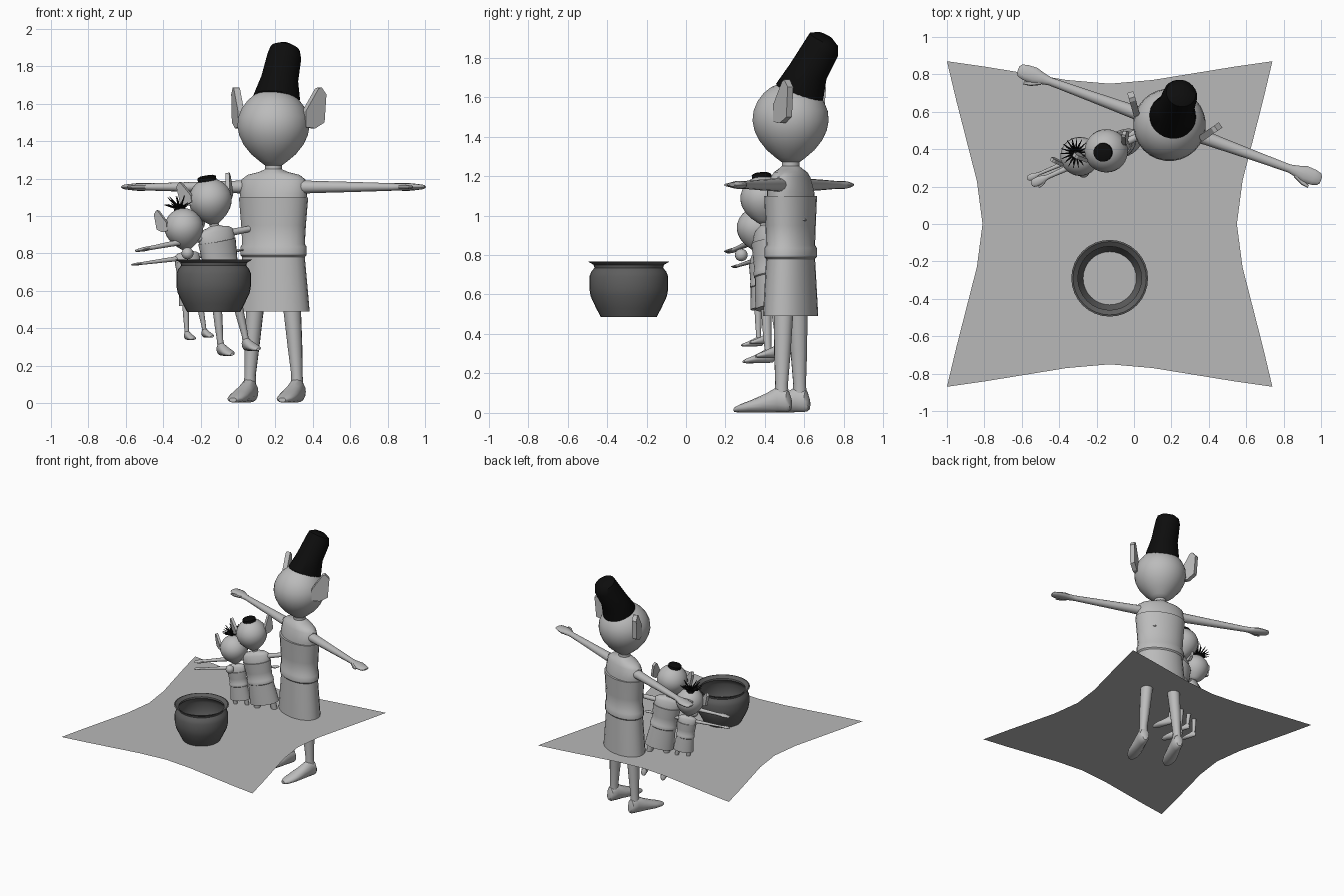
import bpy, bmesh, math
from mathutils import Matrix, Vector

if "Cube" in bpy.data.objects:
    bpy.data.objects.remove(bpy.data.objects["Cube"])


def material(name, v):
    m = bpy.data.materials.new(name)
    m.diffuse_color = (v, v, v, 1)
    m.use_nodes = True
    m.node_tree.nodes["Principled BSDF"].inputs["Base Color"].default_value = m.diffuse_color
    return m


GREY = material("light_grey", 0.5)
CLOTH = material("cloth_grey", 0.48)
IRON = material("dark_iron", 0.11)
BLACK = material("black_hair", 0.004)
ROT = Matrix.Rotation


def finish(name, bm, mat, closed=True, angle=40):
    if closed:
        bmesh.ops.recalc_face_normals(bm, faces=bm.faces)
    me = bpy.data.meshes.new(name)
    bm.to_mesh(me)
    bm.free()
    me.materials.append(mat)
    me.shade_smooth()
    me.set_sharp_from_angle(angle=math.radians(angle))
    ob = bpy.data.objects.new(name, me)
    bpy.context.collection.objects.link(ob)
    return ob


def loft(name, rings, mat, M=Matrix(), n=20, caps=True, angle=40):
    """Rings are (x, y, z, rx, ry[, backward tilt]), skinned in order."""
    bm = bmesh.new()
    loops = []
    for x, y, z, rx, ry, *t in rings:
        R = ROT(-t[0] if t else 0, 3, 'X')
        loop = []
        for i in range(n):
            a = math.tau * i / n
            p = R @ Vector((rx * math.cos(a), ry * math.sin(a), 0))
            loop.append(bm.verts.new(M @ (p + Vector((x, y, z)))))
        loops.append(loop)
    for a, b in zip(loops, loops[1:]):
        for i in range(n):
            j = (i + 1) % n
            bm.faces.new((a[i], a[j], b[j], b[i]))
    if caps:
        bm.faces.new(loops[0][::-1])
        bm.faces.new(loops[-1])
    return finish(name, bm, mat, caps, angle)


def lathe(name, profile, mat, M=Matrix(), **kw):
    return loft(name, [(0, 0, z, r, r) for z, r in profile], mat, M, **kw)


def ear(name, M, side):
    # pointed plate swept outward and back
    shape = [(0, -.005), (0, .08), (.08, .2), (.1, .208), (.13, .17), (.118, .02), (.06, -.012)]
    bm = bmesh.new()
    vs = [bm.verts.new((.165 + .6 * u, -.005 + .83 * u, z)) for u, z in shape]
    f = bm.faces.new(vs)
    out = bmesh.ops.extrude_face_region(bm, geom=[f])
    moved = [v for v in out['geom'] if isinstance(v, bmesh.types.BMVert)]
    bmesh.ops.translate(bm, verts=moved, vec=(.028, -.02, 0))
    bmesh.ops.transform(bm, matrix=M @ Matrix.Diagonal((side, 1, 1, 1)), verts=bm.verts)
    finish(name, bm, GREY, angle=30)


def figure(who, loc, turn, lean, s, k):
    """A standing figure with spread arms; k enlarges the head."""
    M = (Matrix.Translation(loc) @ ROT(math.radians(turn), 4, 'Z')
         @ ROT(math.radians(-lean), 4, 'Y') @ Matrix.Scale(s, 4))
    # tunic with belt
    tunic = [(.49, .2, .13), (.6, .19, .125), (.78, .173, .116), (.79, .183, .125),
             (.835, .183, .125), (.85, .173, .116), (.95, .179, .119), (1.1, .192, .124)]
    loft(who + "_tunic", [(0, 0, z, a, b) for z, a, b in tunic], GREY, M, n=24)
    # shoulders and neck
    top = [(1.05, .18, .11), (1.12, .187, .108), (1.195, .18, .085), (1.22, .145, .073),
           (1.235, .08, .06), (1.25, .045, .045), (1.31, .045, .045)]
    loft(who + "_shoulders", [(0, 0, z, a, b) for z, a, b in top], GREY, M, n=24)
    # limbs
    for side, tag in ((1, "_right"), (-1, "_left")):
        S = M @ Matrix.Diagonal((side, 1, 1, 1))
        A = S @ Matrix.Translation((0, 0, 1.155)) @ ROT(math.pi / 2, 4, 'Y')
        arm = [(.12, .038, .04), (.22, .033, .036), (.45, .027, .028), (.68, .02, .022),
               (.72, .02, .03), (.77, .021, .045), (.82, .016, .042), (.85, .012, .034),
               (.862, .005, .018)]
        loft(who + tag + "_arm", [(0, 0, d, a, b) for d, a, b in arm], GREY, A, n=12)
        thumb = [(0, -.02, .72, .012, .015), (0, -.045, .77, .012, .014), (0, -.056, .81, .006, .008)]
        loft(who + tag + "_thumb", thumb, GREY, A, n=8)
        leg = [(.135, 0, .08, .034, .036), (.133, 0, .15, .03, .033), (.122, 0, .3, .039, .042),
               (.11, 0, .45, .045, .048), (.1, 0, .56, .05, .052)]
        loft(who + tag + "_leg", leg, GREY, S, n=14)
        foot = [(.135, .045, -.05, .02, .03), (.135, .06, -.035, .036, .055), (.135, .07, .01, .042, .068),
                (.137, .05, .08, .047, .049), (.14, .033, .16, .052, .032),
                (.14, .022, .22, .042, .021), (.14, .016, .25, .02, .012)]
        loft(who + tag + "_foot", foot, GREY, S @ ROT(math.pi / 2, 4, 'X'), n=14)
    # head and ears
    H = M @ Matrix.Translation((0, 0, 1.27 + .21 * k)) @ Matrix.Scale(k, 4)
    head = [(-.21, .045), (-.19, .072), (-.15, .12), (-.1, .16), (-.05, .184), (0, .194), (.05, .189),
            (.1, .168), (.14, .137), (.17, .1), (.19, .055), (.197, .015)]
    lathe(who + "_head", head, GREY, H, n=28)
    ear(who + "_right_ear", H, 1)
    ear(who + "_left_ear", H, -1)
    return H


# grown figure with tall swept-back hair
H = figure("adult", (.19, .53, 0), -20, 0, 1, 1)
hair = [(0, .05, .11, .115, .115, .28), (0, .05, .155, .125, .125, .28), (0, .095, .25, .1, .1, .4),
        (0, .168, .37, .092, .092, .48), (0, .18, .41, .08, .08, .48), (0, .187, .432, .04, .04, .48)]
loft("adult_hair", hair, BLACK, H, n=24)

# older child with a short flat tuft
H = figure("older_child", (-.016, .45, .265), 24, 10, .555, 1.08)
lathe("older_child_hair", [(.16, .085), (.21, .083), (.222, .06)], BLACK, H, n=20)

# younger child with a ring of spikes
H = figure("younger_child", (-.222, .39, .343), 23, 7, .38, 1.42)
bm = bmesh.new()
for count, lift, length in ((18, 22, .12), (9, 50, .13)):
    for i in range(count):
        T = (H @ Matrix.Translation((0, .05, .19)) @ ROT(math.tau * i / count, 4, 'Z')
             @ ROT(math.radians(90 - lift), 4, 'Y') @ Matrix.Translation((0, 0, .04 + length / 2)))
        bmesh.ops.create_cone(bm, cap_ends=True, segments=5, radius1=.012, radius2=.003,
                              depth=length, matrix=T)
finish("younger_child_spiky_hair", bm, BLACK)
lathe("younger_child_hair_base", [(.15, .06), (.2, .055)], BLACK,
      H @ Matrix.Translation((0, .05, 0)), n=16)

# small ball held at the chest
bm = bmesh.new()
bmesh.ops.create_uvsphere(bm, u_segments=16, v_segments=10, radius=.032,
                          matrix=Matrix.Translation((-.27, .28, .8)))
finish("small_ball", bm, GREY)

# open cooking pot
pot = [(.487, .142), (.53, .165), (.59, .193), (.63, .2), (.69, .2), (.715, .19),
       (.735, .174), (.75, .178), (.766, .205), (.768, .196), (.75, .17)]
lathe("cooking_pot", pot, IRON, Matrix.Translation((-.13, -.29, 0)), n=32, caps=False)

# ground cloth: a stretched sheet with edges bowed inward
side_y = [(.87, .87), (.82, .66), (.71, .23), (.68, 0), (.71, -.23), (.82, -.66)]
side_x = [(.87, -.87), (.66, -.84), (.23, -.77), (0, -.75), (-.23, -.77), (-.66, -.84)]
half = side_y + side_x
outline = half + [(-x, -y) for x, y in half]
bm = bmesh.new()
ring = [bm.verts.new((x - .13, y, .486)) for x, y in outline]
mid = bm.verts.new((-.13, 0, .486))
for a, b in zip(ring, ring[1:] + ring[:1]):
    bm.faces.new((mid, b, a))
finish("ground_cloth", bm, CLOTH, closed=False)
